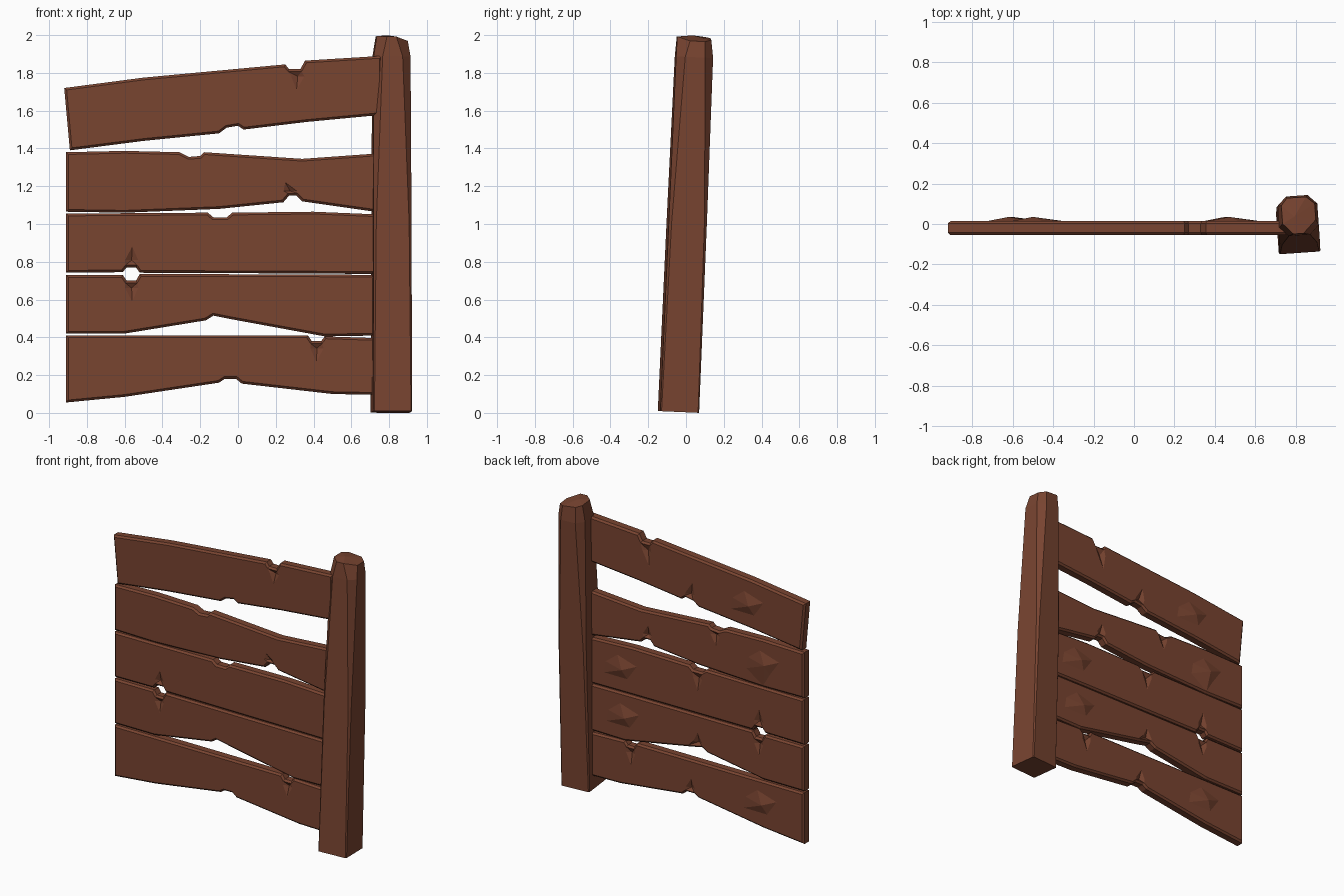
import bpy, bmesh, math
from mathutils import Vector, Matrix
from mathutils.geometry import delaunay_2d_cdt

if "Cube" in bpy.data.objects:
    bpy.data.objects.remove(bpy.data.objects["Cube"])

wood = bpy.data.materials.new("brown_wood")
wood.diffuse_color = (0.19, 0.058, 0.03, 1)
wood.use_nodes = True
wood.node_tree.nodes["Principled BSDF"].inputs["Base Color"].default_value = wood.diffuse_color

FRONT, BACK, RIM = -0.055, 0.015, 0.012


def add_object(name, bm):
    bmesh.ops.recalc_face_normals(bm, faces=bm.faces)
    mesh = bpy.data.meshes.new(name)
    bm.to_mesh(mesh)
    bm.free()
    mesh.materials.append(wood)
    obj = bpy.data.objects.new(name, mesh)
    bpy.context.collection.objects.link(obj)
    return obj


def inset(pts, d):
    """Mitred inset of a clockwise outline."""
    out = []
    for i, p in enumerate(pts):
        a = (p - pts[i - 1]).normalized()
        b = (pts[(i + 1) % len(pts)] - p).normalized()
        na, nb = Vector((a.y, -a.x)), Vector((b.y, -b.x))
        out.append(p + (na + nb) * d / (1 + na.dot(nb)))
    return out


def crack(root, tip):
    """V-shaped split: a sunken line between two flush shoulders and a flush tip."""
    r, t = Vector(root), Vector(tip)
    side = Vector((0.035, 0))
    m = r.lerp(t, 0.35)
    return [(t, 0), (m, -0.018), (m + side, 0), (m - side, 0)]


def bump(x, z, h, rx=0.2, rz=0.09):
    """Shallow irregular pyramid."""
    pts = [(Vector((x, z)), h)]
    for k in range(6):
        a = k * math.pi / 3 + 0.3
        s = 1.0 if k % 2 else 0.7
        pts.append((Vector((x + rx * s * math.cos(a), z + rz * s * math.sin(a))), 0))
    return pts


def plank(name, outline, front_marks, back_marks):
    pts = [Vector(p) for p in outline]
    n = len(pts)
    inner = inset(pts, RIM)
    bm = bmesh.new()
    loops = [[bm.verts.new((p.x, y, p.y)) for p in ring] for ring, y in
             ((inner, FRONT), (pts, FRONT + RIM), (pts, BACK - RIM), (inner, BACK))]
    # bevelled rim
    for a, b in zip(loops, loops[1:]):
        for i in range(n):
            j = (i + 1) % n
            bm.faces.new((a[i], a[j], b[j], b[i]))
    # chipped front and back faces
    for loop, marks, y, sgn in ((loops[0], front_marks, FRONT, -1), (loops[3], back_marks, BACK, 1)):
        flat = inner + [m[0] for m in marks]
        co, _, faces, orig, _, _ = delaunay_2d_cdt(
            flat, [(i, (i + 1) % n) for i in range(n)], [], 1, 1e-5)
        made = {}
        for f in faces:
            for v in f:
                if v not in made:
                    o = min(orig[v]) if orig[v] else -1
                    if 0 <= o < n:
                        made[v] = loop[o]
                    else:
                        h = marks[o - n][1] if o >= n else 0
                        made[v] = bm.verts.new((co[v].x, y + sgn * h, co[v].y))
            bm.faces.new([made[v] for v in f])
    add_object(name, bm)


# planks from top to bottom, each outlined clockwise
plank("top_plank",
      [(-.92, 1.72), (-.5, 1.775), (.25, 1.845), (.27, 1.82), (.33, 1.82), (.355, 1.865), (.76, 1.89),
       (.76, 1.578), (.36, 1.54), (.03, 1.50), (0, 1.52), (-.06, 1.51), (-.1, 1.48), (-.5, 1.44),
       (-.89, 1.39)],
      crack((.32, 1.82), (.31, 1.71)),
      crack((.3, 1.82), (.27, 1.66)) + crack((-.03, 1.51), (-.06, 1.64)) + bump(-.5, 1.6, .02))
plank("upper_plank",
      [(-.91, 1.38), (-.6, 1.387), (-.31, 1.38), (-.26, 1.355), (-.2, 1.36), (-.18, 1.38), (.34, 1.345),
       (.76, 1.375), (.76, 1.06), (.34, 1.12), (.31, 1.15), (.27, 1.15), (.24, 1.115), (-.1, 1.08),
       (-.6, 1.06), (-.91, 1.065)],
      crack((.29, 1.15), (.25, 1.22)),
      crack((-.23, 1.36), (-.24, 1.25)) + crack((.29, 1.15), (.28, 1.25)) + bump(-.62, 1.22, .02))
plank("middle_plank",
      [(-.91, 1.055), (-.16, 1.06), (-.13, 1.035), (-.06, 1.035), (-.03, 1.06), (.4, 1.065), (.76, 1.05),
       (.76, .735), (.4, .738), (-.52, .742), (-.54, .77), (-.59, .77), (-.61, .745), (-.91, .742)],
      crack((-.565, .77), (-.56, .88)),
      crack((-.1, 1.035), (-.1, .9)) + crack((-.565, .77), (-.57, .9)) + bump(.47, .9, .02))
plank("lower_plank",
      [(-.91, .73), (-.61, .73), (-.59, .70), (-.54, .70), (-.52, .735), (.4, .733), (.76, .73),
       (.76, .41), (.46, .405), (-.03, .495), (-.13, .515), (-.17, .49), (-.6, .42), (-.91, .42)],
      crack((-.565, .70), (-.56, .59)),
      crack((-.565, .70), (-.57, .58)) + crack((-.1, .51), (-.1, .61)) + bump(.45, .57, .02))
plank("bottom_plank",
      [(-.91, .41), (.37, .41), (.39, .38), (.44, .38), (.46, .405), (.76, .395), (.76, .095), (.5, .1),
       (.02, .155), (-.01, .18), (-.07, .18), (-.1, .16), (-.6, .085), (-.91, .055)],
      crack((.42, .38), (.415, .27)),
      crack((.415, .38), (.41, .25)) + crack((-.04, .18), (-.05, .28)) + bump(-.6, .25, .02))

# leaning post: eight-sided rings whose corner chamfers grow toward the chipped top
bm = bmesh.new()
rings = []
for z, r, c in ((0, .103, .006), (1.0, .101, .014), (1.88, .098, .045)):
    xy = [(-r + c, -r), (r - c, -r), (r, -r + c), (r, r - c),
          (r - c, r), (-r + c, r), (-r, r - c), (-r, -r + c)]
    rings.append([bm.verts.new((x, y, z)) for x, y in xy])
top = [(-.03, -.094, 1.985), (.02, -.094, 1.985), (.085, -.03, 1.965), (.085, .05, 1.965),
       (.045, .085, 1.975), (-.05, .085, 1.985), (-.08, .05, 1.99), (-.08, -.04, 1.99)]
rings.append([bm.verts.new(p) for p in top])
for a, b in zip(rings, rings[1:]):
    for i in range(8):
        j = (i + 1) % 8
        bm.faces.new((a[i], a[j], b[j], b[i]))
bm.faces.new(rings[0])
peak = bm.verts.new((-.02, -.01, 1.995))
for i in range(8):
    bm.faces.new((rings[-1][i], rings[-1][(i + 1) % 8], peak))
bmesh.ops.transform(bm, verts=bm.verts, matrix=Matrix.Translation((.812, -.04, .005))
                    @ Matrix.Rotation(math.radians(-2.5), 4, 'X')
                    @ Matrix.Rotation(math.radians(4), 4, 'Z'))
add_object("post", bm)
